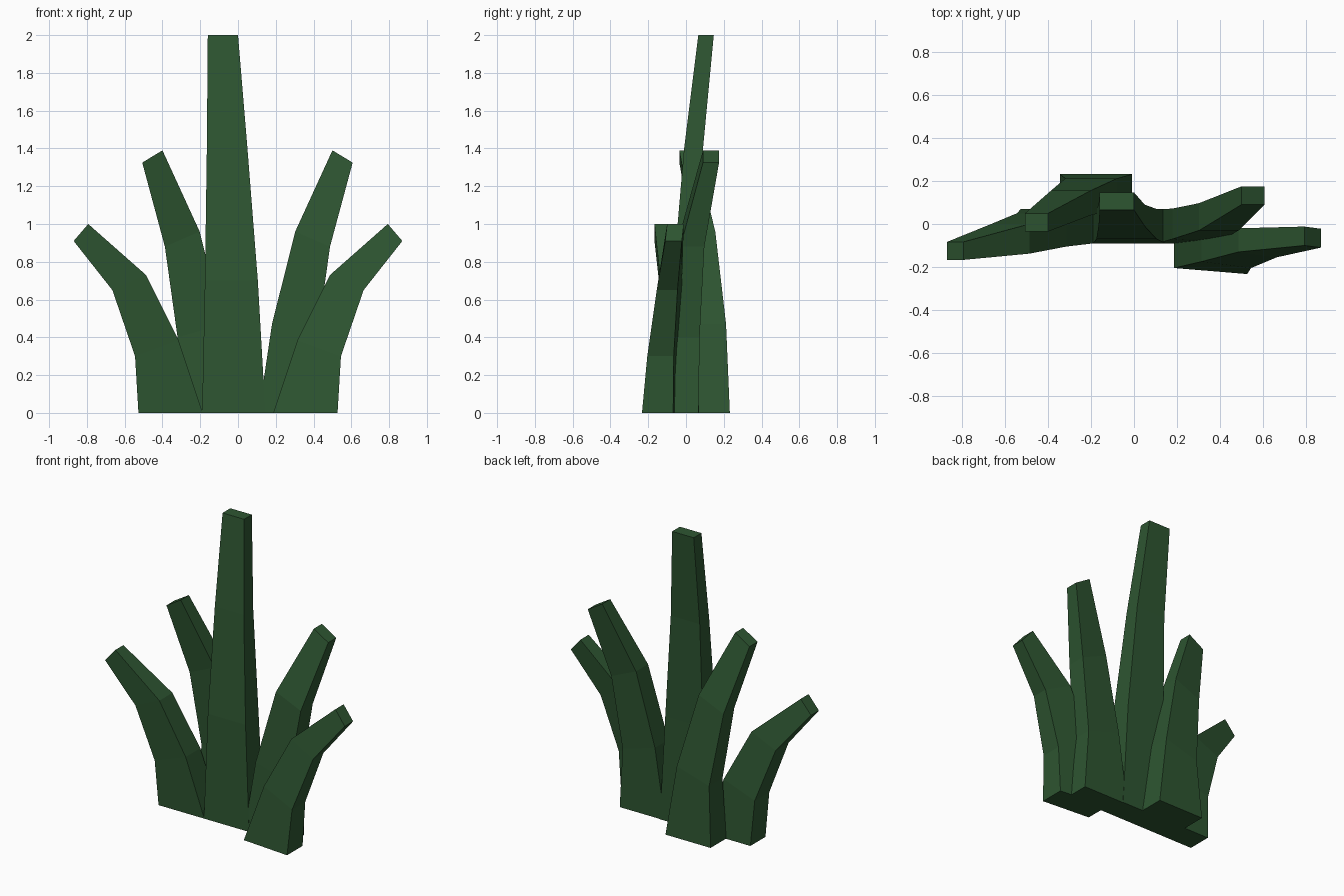
import bpy, bmesh

if "Cube" in bpy.data.objects:
    bpy.data.objects.remove(bpy.data.objects["Cube"])

green = bpy.data.materials.new("leaf_green")
green.diffuse_color = (0.027, 0.092, 0.031, 1)
green.use_nodes = True
green.node_tree.nodes["Principled BSDF"].inputs["Base Color"].default_value = green.diffuse_color


def blade(name, outline, depths, side=1, shift=0.0, skew=(0, 0, 0, 0)):
    """Loft a four-sided blade: outline rows are (outer x, z, inner x, z), depths are (front y, back y)."""
    bm = bmesh.new()
    rings = []
    for (xo, zo, xi, zi), (yf, yb), sk in zip(outline, depths, skew):
        xo, xi = side * xo + shift, side * xi + shift
        pts = [(xo, yf + sk, zo), (xi, yf, zi), (xi, yb, zi), (xo, yb + sk, zo)]
        rings.append([bm.verts.new(p) for p in pts])
    for a, b in zip(rings, rings[1:]):
        for i in range(4):
            j = (i + 1) % 4
            bm.faces.new((a[i], a[j], b[j], b[i]))
    bm.faces.new(rings[0])
    bm.faces.new(rings[-1])
    bmesh.ops.recalc_face_normals(bm, faces=bm.faces)
    mesh = bpy.data.meshes.new(name)
    bm.to_mesh(mesh)
    bm.free()
    mesh.materials.append(green)
    bpy.context.collection.objects.link(bpy.data.objects.new(name, mesh))


# Tall central blade
blade("center_blade",
      [(0.145, 0, -0.19, 0), (0.105, 0.7, -0.175, 0.7), (0.05, 1.4, -0.165, 1.4), (0, 2, -0.16, 2)],
      [(-0.09, 0.07), (-0.07, 0.07), (-0.01, 0.09), (0.065, 0.147)])

# Medium blades, mirrored about a slightly offset axis
medium = [(0.395, 0, 0.06, 0), (0.37, 0.4, 0.13, 0.47), (0.437, 0.88, 0.253, 0.96), (0.557, 1.325, 0.45, 1.39)]
blade("medium_blade_right", medium,
      [(-0.09, 0.067), (-0.07, 0.072), (-0.03, 0.097), (0.09, 0.175)], 1, 0.05)
blade("medium_blade_left", medium,
      [(0.065, 0.232), (0.07, 0.212), (0.04, 0.155), (-0.035, 0.05)], -1, 0.05)

# Short outer blades
short = [(0.527, 0, 0.187, 0), (0.545, 0.3, 0.315, 0.385), (0.665, 0.65, 0.487, 0.73), (0.87, 0.91, 0.793, 1.0)]
blade("short_blade_right", short,
      [(-0.205, -0.04), (-0.175, -0.035), (-0.13, -0.02), (-0.1, -0.012)],
      1, 0, (-0.028, -0.03, -0.025, -0.01))
blade("short_blade_left", short,
      [(-0.09, 0.07), (-0.105, 0.05), (-0.138, 0.0), (-0.167, -0.083)], -1)
